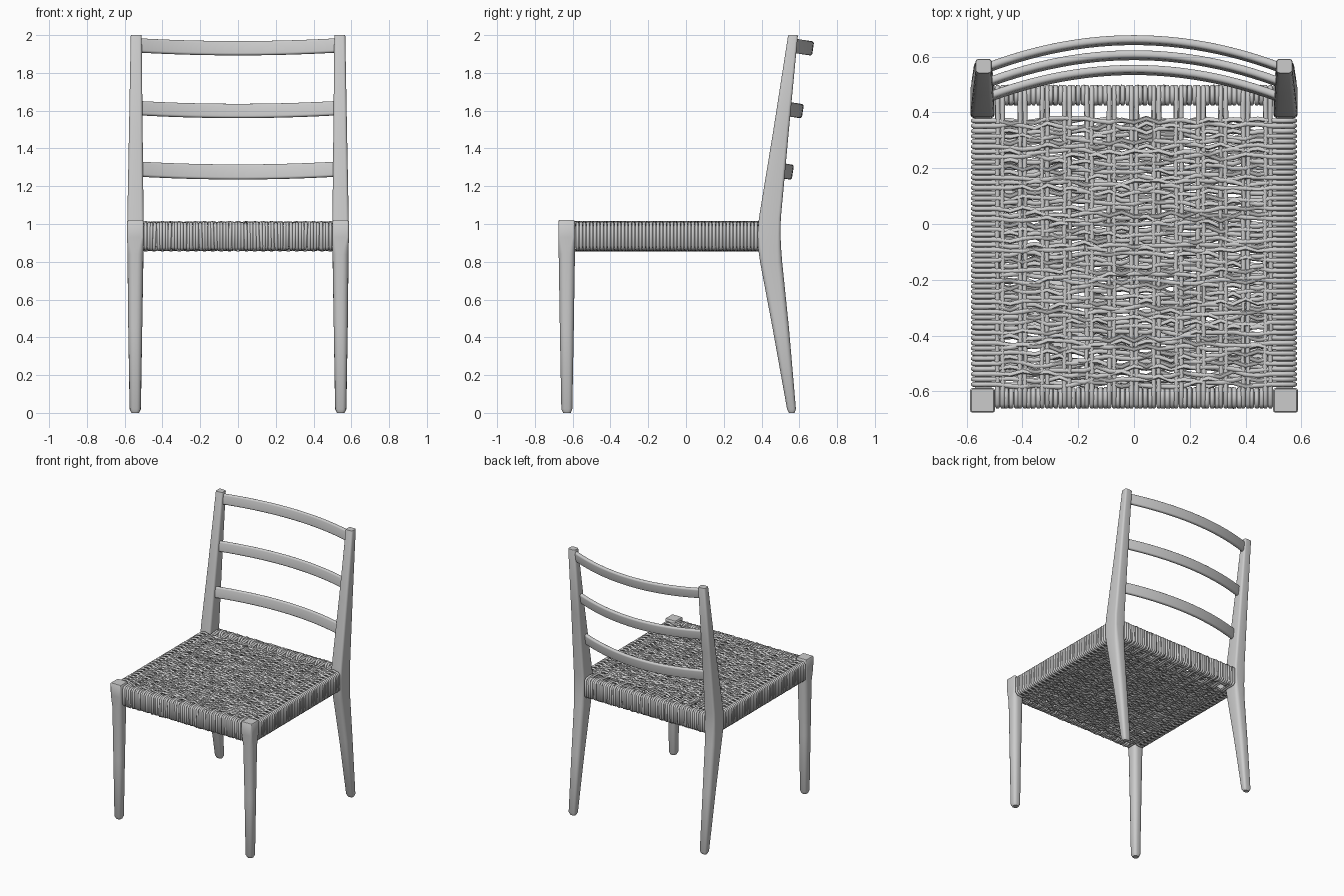
import bpy, bmesh, math, random
from mathutils import Vector

random.seed(4)
if "Cube" in bpy.data.objects:
    bpy.data.objects.remove(bpy.data.objects["Cube"])


def material(name, rgb):
    m = bpy.data.materials.new(name)
    m.use_nodes = True
    m.diffuse_color = (*rgb, 1)
    m.node_tree.nodes["Principled BSDF"].inputs["Base Color"].default_value = (*rgb, 1)
    return m


GREY = material("plain grey", (0.6, 0.6, 0.6))


def rounded_rect(w, d, r, seg=4):
    """Outline of a rounded rectangle centred on the origin."""
    pts = []
    for k, (sx, sy) in enumerate([(1, 1), (-1, 1), (-1, -1), (1, -1)]):
        for i in range(seg + 1):
            a = math.pi / 2 * (k + i / seg)
            pts.append((sx * (w / 2 - r) + r * math.cos(a),
                        sy * (d / 2 - r) + r * math.sin(a)))
    return pts


def loft(name, rings, angle=40):
    """Skin a list of equal rings and cap both ends."""
    bm = bmesh.new()
    loops = [[bm.verts.new(p) for p in ring] for ring in rings]
    n = len(loops[0])
    for a, b in zip(loops, loops[1:]):
        for i in range(n):
            bm.faces.new((a[i], a[(i + 1) % n], b[(i + 1) % n], b[i]))
    bm.faces.new(loops[0][::-1])
    bm.faces.new(loops[-1])
    bmesh.ops.recalc_face_normals(bm, faces=bm.faces)
    me = bpy.data.meshes.new(name)
    bm.to_mesh(me)
    bm.free()
    me.materials.append(GREY)
    ob = bpy.data.objects.new(name, me)
    bpy.context.collection.objects.link(ob)
    select(ob)
    bpy.ops.object.shade_smooth_by_angle(angle=math.radians(angle))
    return ob


def select(ob):
    bpy.ops.object.select_all(action='DESELECT')
    ob.select_set(True)
    bpy.context.view_layer.objects.active = ob


def leg(name, side, stations):
    """Stations: height, x centre, width, front y, back y, corner radius."""
    rings = []
    for z, cx, w, y0, y1, r in stations:
        rings.append([(side * cx + x, (y0 + y1) / 2 + y, z)
                      for x, y in rounded_rect(w, y1 - y0, r)])
    return loft(name, rings)


# Legs, left and right
for word, side in (("left", 1), ("right", -1)):
    leg(f"front_leg_{word}", side, [
        (0.0, .544, .04, -.65, -.61, .015),
        (0.02, .544, .058, -.66, -.602, .02),
        (0.45, .544, .074, -.668, -.594, .03),
        (0.84, .543, .084, -.674, -.588, .03),
        (0.93, .543, .088, -.676, -.588, .01),
        (1.015, .543, .088, -.676, -.588, .008),
        (1.02, .543, .08, -.672, -.592, .006)])
    leg(f"back_leg_{word}", side, [
        (0.0, .544, .04, .545, .575, .012),
        (0.02, .544, .06, .535, .582, .016),
        (0.45, .544, .074, .458, .545, .025),
        (0.80, .543, .084, .392, .509, .025),
        (0.88, .543, .086, .381, .503, .02),
        (0.95, .543, .086, .379, .50, .015),
        (1.03, .543, .086, .386, .502, .015),
        (1.50, .541, .072, .463, .545, .015),
        (1.995, .539, .058, .54, .592, .012),
        (2.0, .539, .054, .542, .59, .01)])


# Curved back slats, bowed backwards in a plane square to the leaning posts
def slat(name, z, y_end, bow, height, thick):
    lean = Vector((0, .15, 1)).normalized()
    back = Vector((0, 1, -.15)).normalized()
    rings = []
    for i in range(25):
        t = i / 12 - 1
        centre = Vector((t * .52, y_end, z)) + back * bow * (1 - t * t)
        tangent = Vector((.52, 0, 0)) - back * bow * 2 * t
        out = lean.cross(tangent).normalized()
        rings.append([centre + out * u + lean * v
                      for u, v in rounded_rect(thick, height, thick * .42)])
    return loft(name, rings)


slat("top_slat", 1.945, .562, .098, .076, .028)
slat("middle_slat", 1.613, .508, .098, .076, .028)
slat("lower_slat", 1.29, .455, .098, .08, .028)


# Seat rails under the cord
def rail(name, centre, size):
    bpy.ops.mesh.primitive_cube_add(size=1, location=centre)
    ob = bpy.context.object
    ob.name = name
    ob.scale = size
    ob.data.materials.append(GREY)


for word, side in (("left", 1), ("right", -1)):
    rail(f"side_rail_{word}", (side * .54, -.09, .935), (.06, 1.0, .11))
rail("front_rail", (0, -.625, .935), (1.02, .045, .11))
rail("back_rail", (0, .465, .935), (1.02, .045, .11))


# Cord
def cords(name, paths, radius):
    cu = bpy.data.curves.new(name, 'CURVE')
    cu.dimensions = '3D'
    cu.bevel_depth = radius
    cu.bevel_resolution = 1
    cu.materials.append(GREY)
    for path in paths:
        sp = cu.splines.new('POLY')
        sp.points.add(len(path) - 1)
        for p, co in zip(sp.points, path):
            p.co = (*co, 1)
        sp.use_cyclic_u = True
    ob = bpy.data.objects.new(name, cu)
    bpy.context.collection.objects.link(ob)
    select(ob)
    bpy.ops.object.convert(target='MESH')
    bpy.ops.object.shade_smooth_by_angle(angle=math.radians(60))


LOW, HIGH, R = .867, 1.003, .0085


def wander(amount):
    return random.uniform(-amount, amount)


def band(a, b, steps, over, drift):
    """Closed loop in (s, z, drift): across the top, then back underneath."""
    pts = []
    for z, sign in ((HIGH, 1), (LOW, -1)):
        ends = (a, b) if sign > 0 else (b, a)
        for i in range(steps + 1):
            f = i / steps
            s = ends[0] + (ends[1] - ends[0]) * f
            inner = 0 < i < steps
            weave = (over if i % 2 else -over) * inner
            if i == 0:
                pts.append((ends[0], z - sign * .012, 0))
                s += (ends[1] - ends[0]) * .012 / abs(b - a)
            if i == steps:
                s -= (ends[1] - ends[0]) * .012 / abs(b - a)
            edge = abs(s - (a + b) / 2) > abs(b - a) / 2 - .09
            pts.append((s, z + weave, 0 if edge else wander(drift)))
            if i == steps:
                pts.append((ends[1], z - sign * .012, 0))
    return pts


# Cross cords wrap the side rails and weave through the long cords
cross = []
count = 52
for k in range(count):
    y = -.575 + k * .945 / (count - 1)
    over = .006 if k % 2 else -.006
    cross.append([(s, y + d, z) for s, z, d in band(-.577, .577, 26, over, .011)])
cords("seat_cross_cords", cross, R)

# Long cords in pairs run front to back over the rails
pairs = []
for k in range(13):
    for off in (-.009, .009):
        x = -.48 + k * .08 + off
        pairs.append([(x + d, s, z) for s, z, d in band(-.655, .492, 20, .003, .002)])
cords("seat_long_cords", pairs, R)

# Short wraps fill the front and back rails between the pairs
wraps = []
for k in range(12):
    for j in range(3):
        x = -.48 + k * .08 + .022 + j * .018
        for a, b in ((-.655, -.592), (.432, .492)):
            dx = wander(.005)
            wraps.append([(x + dx * (z < .93), s, z + wander(.004))
                          for s, z, d in band(a, b, 2, 0, 0)])
cords("rail_wrap_cords", wraps, R)
